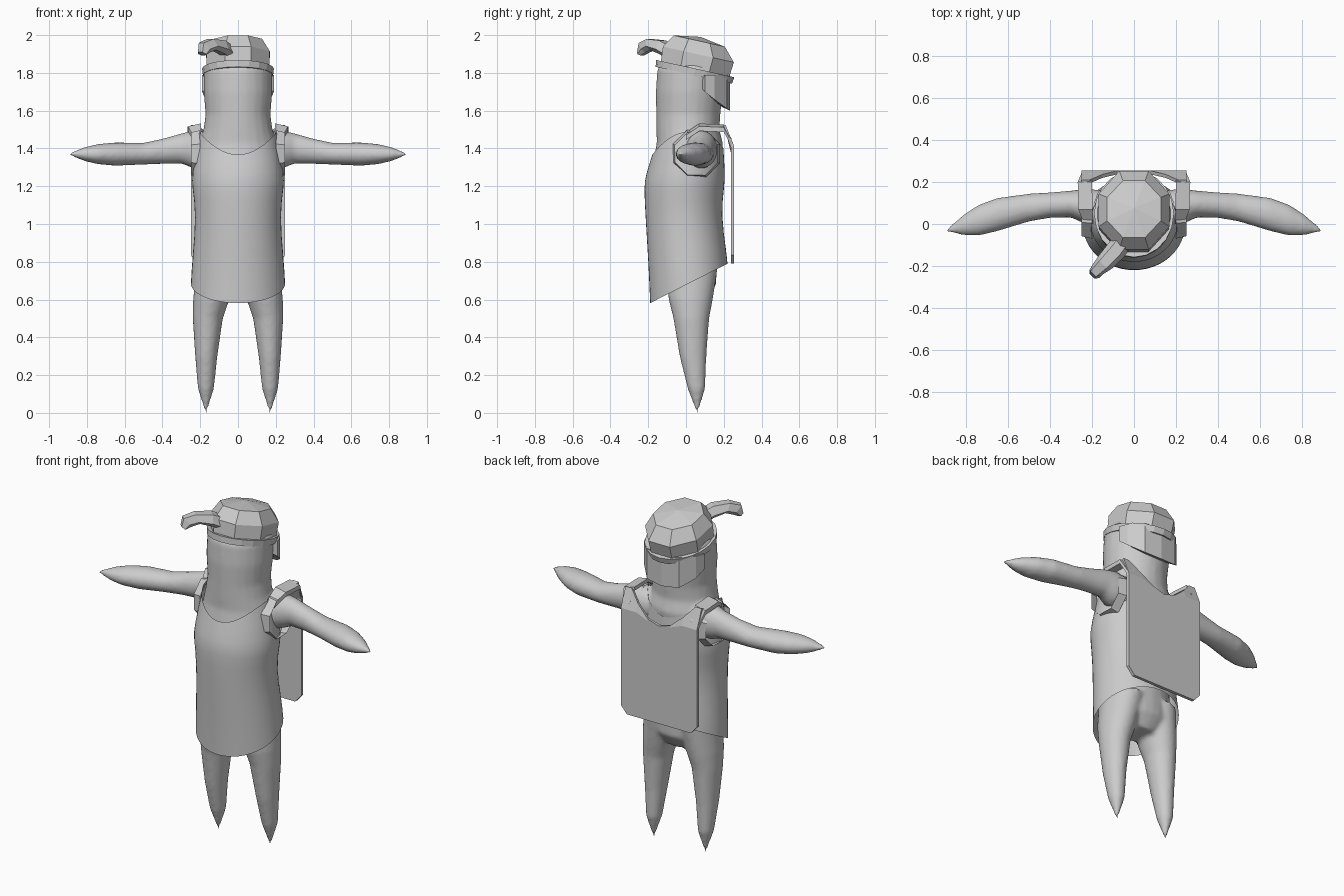
import bpy, bmesh, math
from mathutils import Vector, Matrix

if "Cube" in bpy.data.objects:
    bpy.data.objects.remove(bpy.data.objects["Cube"])


def make(name, bm, smooth=False):
    bmesh.ops.recalc_face_normals(bm, faces=bm.faces[:])
    me = bpy.data.meshes.new(name)
    bm.to_mesh(me)
    bm.free()
    for p in me.polygons:
        p.use_smooth = smooth
    ob = bpy.data.objects.new(name, me)
    bpy.context.collection.objects.link(ob)
    return ob


def loft(bm, rings, caps=True, closed=True):
    rows = [[bm.verts.new(p) for p in r] for r in rings]
    n = len(rows[0])
    for a, b in zip(rows, rows[1:]):
        for i in range(n if closed else n - 1):
            j = (i + 1) % n
            bm.faces.new((a[i], a[j], b[j], b[i]))
    if caps:
        bm.faces.new(rows[0])
        bm.faces.new(rows[-1])


def ring(cx, cy, cz, rx, ry, n=24, phase=0.0):
    return [Vector((cx + rx * math.cos(2 * math.pi * (i + phase) / n),
                    cy + ry * math.sin(2 * math.pi * (i + phase) / n), cz)) for i in range(n)]


def side_ring(x, cy, cz, ry, rz, n=20, phase=0.0):
    return [Vector((x, p.x, p.y)) for p in ring(cy, cz, 0, ry, rz, n, phase)]


def solidify(ob, t, offset=-1):
    m = ob.modifiers.new("thickness", 'SOLIDIFY')
    m.thickness, m.offset = t, offset


# Body: torso and head, arms, legs, fused into one smooth skin
bm = bmesh.new()
torso = [(.6, .03, .12, .08), (.68, .02, .21, .14), (.85, 0, .21, .165), (1.05, -.01, .2, .175),
         (1.25, 0, .222, .19), (1.36, .01, .215, .178), (1.43, .02, .205, .175), (1.5, .01, .183, .167),
         (1.58, .012, .172, .17), (1.7, .018, .182, .178), (1.82, .03, .182, .182), (1.9, .03, .12, .12)]
loft(bm, [ring(0, y, z, rx, ry) for z, y, rx, ry in torso])
arm = [(.1, .08, 1.39, .08, .09), (.24, .085, 1.395, .082, .1), (.3, .095, 1.4, .064, .08),
       (.4, .09, 1.385, .061, .067), (.5, .078, 1.372, .067, .058), (.65, .045, 1.37, .08, .062),
       (.74, .018, 1.37, .074, .054), (.81, -.004, 1.37, .05, .038), (.898, -.032, 1.37, .004, .004)]
leg = [(.78, .11, .03, .11, .14), (.6, .142, .025, .096, .117), (.5, .16, .028, .08, .095),
       (.3, .168, .037, .059, .071), (.13, .17, .055, .043, .047), (0, .17, .06, .004, .004)]
for s in (1, -1):
    loft(bm, [side_ring(s * x, *r) for x, *r in arm])
    loft(bm, [ring(s * x, y, z, rx, ry) for z, x, y, rx, ry in leg])
body = make("body", bm, True)
m = body.modifiers.new("fuse", 'REMESH')
m.mode, m.voxel_size, m.use_smooth_shade = 'VOXEL', .012, True
m = body.modifiers.new("soften", 'SMOOTH')
m.factor, m.iterations = .5, 6

# Tunic: open shell with slanted hem and scooped neckline
bm = bmesh.new()
hem = ring(0, .015, 0, .252, .207)
for p in hem:
    p.z = .58 + (p.y + .192) * .51
low = ring(0, .008, 0, .245, .207)
for p in low:
    p.z = .76 + (p.y + .2) * .25
rows = [hem, low] + [ring(0, y, z, rx, ry) for z, y, rx, ry in
                     [(1.05, -.015, .222, .202), (1.2, -.01, .246, .215), (1.26, -.003, .247, .212)]]
neck = ring(0, .01, 0, .208, .19)
for p in neck:
    p.z = (1.365 if p.y < .01 else 1.4) + .125 * (abs(p.x) / .208) ** 2
rows.append(neck)
loft(bm, rows, caps=False)
tunic = make("tunic", bm, True)
m = tunic.modifiers.new("smooth", 'SUBSURF')
m.levels = m.render_levels = 1

# Armhole rims
for s, side in ((1, "left"), (-1, "right")):
    bm = bmesh.new()
    loft(bm, [side_ring(s * x, .055, 1.372, r, r, 8, .5) for x, r in ((.2, .135), (.25, .122))], caps=False)
    make("armhole_" + side, bm)

# Back panel: flat board, chamfered below, leaning in and scooped at the top
bm = bmesh.new()
xs = [-.25, -.21, -.15, -.075, 0, .075, .15, .21, .25]


def panel_row(f):
    pts = []
    for x in xs:
        top = 1.37 + .15 * min(1, (abs(x) / .2) ** 2)
        z = (.835 if abs(x) > .24 else .79)
        z = {0: z, 1: min(1.41, top - .01), 2: top}[f]
        pts.append((x, .246 - max(0, z - 1.41) * .4, z))
    return pts


loft(bm, [panel_row(f) for f in range(3)], caps=False, closed=False)
panel = make("back_panel", bm)
solidify(panel, .018, 0)

# Shoulder straps
for s, side in ((1, "left"), (-1, "right")):
    bm = bmesh.new()
    path = [(.242, 1.44, .2, .25), (.2, 1.517, .2, .268), (.07, 1.522, .197, .265), (0, 1.475, .195, .238)]
    loft(bm, [[(s * a, y, z - .012), (s * b, y, z - .03), (s * b, y, z - .005), (s * a, y, z + .01)]
              for y, z, a, b in path])
    make("strap_" + side, bm)

# Hat: tilted faceted crown and a thin band
tilt = Matrix.Translation((0, .045, 1.805)) @ Matrix.Rotation(math.radians(-12.5), 4, 'X')
bm = bmesh.new()
loft(bm, [ring(0, y, z, rx, ry, 8, .5) for z, y, rx, ry in
          [(0, 0, .178, .2), (.095, 0, .182, .208), (.165, -.01, .138, .15)]])
top = max(bm.faces, key=lambda f: f.calc_center_median().z)
tip = bmesh.ops.poke(bm, faces=[top])["verts"][0]
tip.co.z = .188
bm.transform(tilt)
make("hat_crown", bm)
bm = bmesh.new()
outline = [(.186, .207, -.018), (.19, .212, .018), (.165, .187, .018), (.165, .187, -.018), (.186, .207, -.018)]
loft(bm, [ring(0, 0, z, rx, ry, 20) for rx, ry, z in outline], caps=False)
bmesh.ops.remove_doubles(bm, verts=bm.verts[:], dist=1e-5)
bm.transform(tilt)
make("hat_band", bm)

# Tuft curving forward from the hat
bm = bmesh.new()
across = Vector((.72, -.69, 0))
rings = []
for x, y, z, w, h, lean in [(-.045, -.07, 1.905, .048, .045, 0), (-.085, -.125, 1.938, .05, .042, 0),
                            (-.14, -.185, 1.952, .044, .034, .01), (-.178, -.222, 1.935, .034, .03, .02),
                            (-.192, -.24, 1.902, .03, .01, .01)]:
    c, out = Vector((x, y, z)), Vector((-lean, -lean, 0))
    rings.append([c + across * (w * a) + Vector((0, 0, h * b)) + out * b for a, b in
                  [(1, -.3), (.55, .8), (-.55, .8), (-1, -.3), (-.5, -.9), (.5, -.9)]])
loft(bm, rings)
make("hat_tuft", bm)

# Hair wedge below the hat at the back
bm = bmesh.new()
half = [(.19, .1, 1.7), (.172, .15, 1.66), (.105, .217, 1.61), (0, .232, 1.6)]
arc = half + [(-x, y, z) for x, y, z in half[-2::-1]]
loft(bm, [[(x, y, z) for x, y, z in arc], [(x, y, 1.79) for x, y, z in arc],
          [(x * .82, y * .82, 1.79) for x, y, z in arc], [(x * .82, y * .82, z + .02) for x, y, z in arc],
          [(x, y, z) for x, y, z in arc]], caps=False, closed=False)
bmesh.ops.remove_doubles(bm, verts=bm.verts[:], dist=1e-5)
bmesh.ops.holes_fill(bm, edges=bm.edges[:], sides=4)
make("back_hair", bm)
